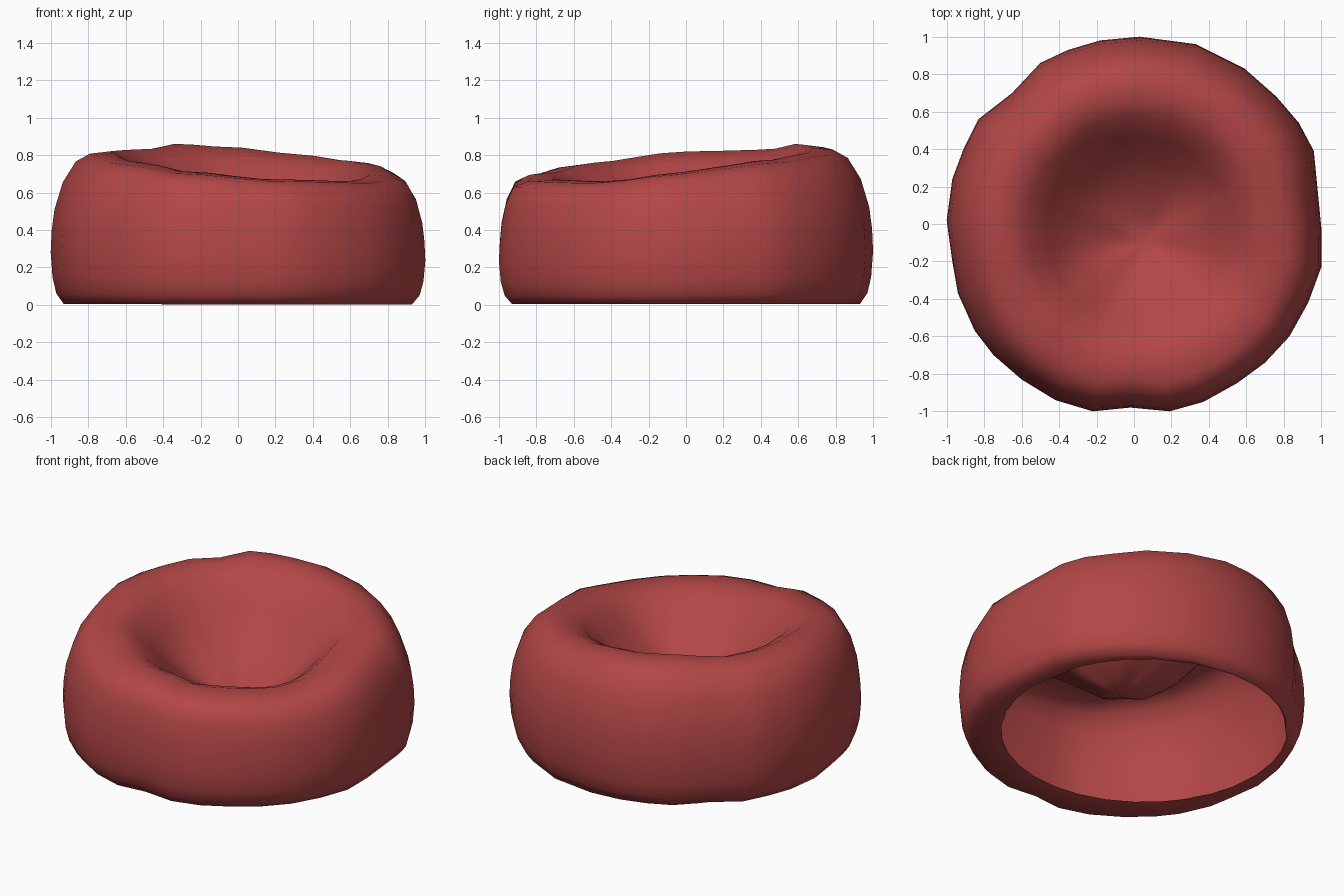
import bpy, bmesh, math
from mathutils import Vector

if "Cube" in bpy.data.objects:
    bpy.data.objects.remove(bpy.data.objects["Cube"])

# Plan outline of the bag, seen from above
OUTLINE = [(1, -.02), (.96, .39), (.88, .54), (.76, .68), (.59, .83), (.33, .96),
           (.03, 1), (-.18, .98), (-.35, .93), (-.5, .86), (-.65, .7), (-.83, .56),
           (-.91, .4), (-.97, .24), (-1, .02), (-.97, -.2), (-.94, -.37), (-.85, -.57),
           (-.75, -.7), (-.6, -.83), (-.42, -.94), (-.22, -1), (-.02, -.98), (.19, -1),
           (.37, -.95), (.55, -.85), (.7, -.74), (.83, -.6), (.93, -.42), (1, -.23)]
# Rim height by direction in degrees
RIM = [(0, .71), (35, .77), (60, .80), (90, .84), (120, .86), (137, .83), (180, .82),
       (225, .76), (250, .71), (285, .67), (325, .66), (360, .71)]
# Outer wall: (scale of outline, share of rim height, extra fullness at front)
WALL = [(.93, .005, 0), (.97, .075, 0), (.99, .18, 0), (1, .34, 0), (.995, .48, 0),
        (.98, .62, .008), (.935, .8, .03), (.865, .935, .06), (.79, .985, .06), (.68, 1, .04)]
# Seat dent: (scale, height share at back, height share at front)
DENT = [(.58, .89, .9), (.48, .64, .74), (.38, .40, .54), (.25, .19, .3), (.12, .07, .12)]
TIP = Vector((.05, -.09, .30))


def rim_height(x, y):
    a = math.degrees(math.atan2(y, x)) % 360
    for (a0, h0), (a1, h1) in zip(RIM, RIM[1:]):
        if a <= a1:
            t = (a - a0) / (a1 - a0)
            t = t * t * (3 - 2 * t)
            return h0 + (h1 - h0) * t


def frontness(x, y):
    return max(0, (.4 * x - .9 * y) / math.hypot(x, y))


bm = bmesh.new()
rings = []

# Open underside edge
ring = []
for x, y in OUTLINE:
    d = Vector((x, y)).normalized()
    ring.append(bm.verts.new((d.x * .835 - .01, d.y * .835 + .08, .006)))
rings.append(ring)

# Outer wall up to the rim
for s, f, full in WALL:
    ring = []
    for x, y in OUTLINE:
        k = s + full * frontness(x, y)
        ring.append(bm.verts.new((x * k, y * k, f * rim_height(x, y))))
    rings.append(ring)

# Dented seat with soft radial folds
for s, back, front in DENT:
    k = 1 - s / .68
    ring = []
    for x, y in OUTLINE:
        a = math.atan2(y, x)
        w = min(1, frontness(x, y))
        f = back + (front - back) * w
        fold = .012 * math.sin(5 * a + .6) * math.sin(math.pi * k)
        z = TIP.z + (rim_height(x, y) - TIP.z) * f + fold
        q = s + .04 * w * (1 - k)
        ring.append(bm.verts.new((x * q + TIP.x * k, y * q + TIP.y * k, z)))
    rings.append(ring)

n = len(OUTLINE)
for r0, r1 in zip(rings, rings[1:]):
    for i in range(n):
        j = (i + 1) % n
        bm.faces.new((r0[i], r0[j], r1[j], r1[i]))
tip = bm.verts.new(TIP)
for i in range(n):
    bm.faces.new((rings[-1][i], rings[-1][(i + 1) % n], tip))
for f in bm.faces:
    f.smooth = True

mesh = bpy.data.meshes.new("bean_bag")
bm.to_mesh(mesh)
bm.free()
bag = bpy.data.objects.new("bean_bag", mesh)
bpy.context.collection.objects.link(bag)

# Red fabric
red = bpy.data.materials.new("red fabric")
red.diffuse_color = (.45, .062, .062, 1)
red.use_nodes = True
red.node_tree.nodes["Principled BSDF"].inputs["Base Color"].default_value = red.diffuse_color
mesh.materials.append(red)
